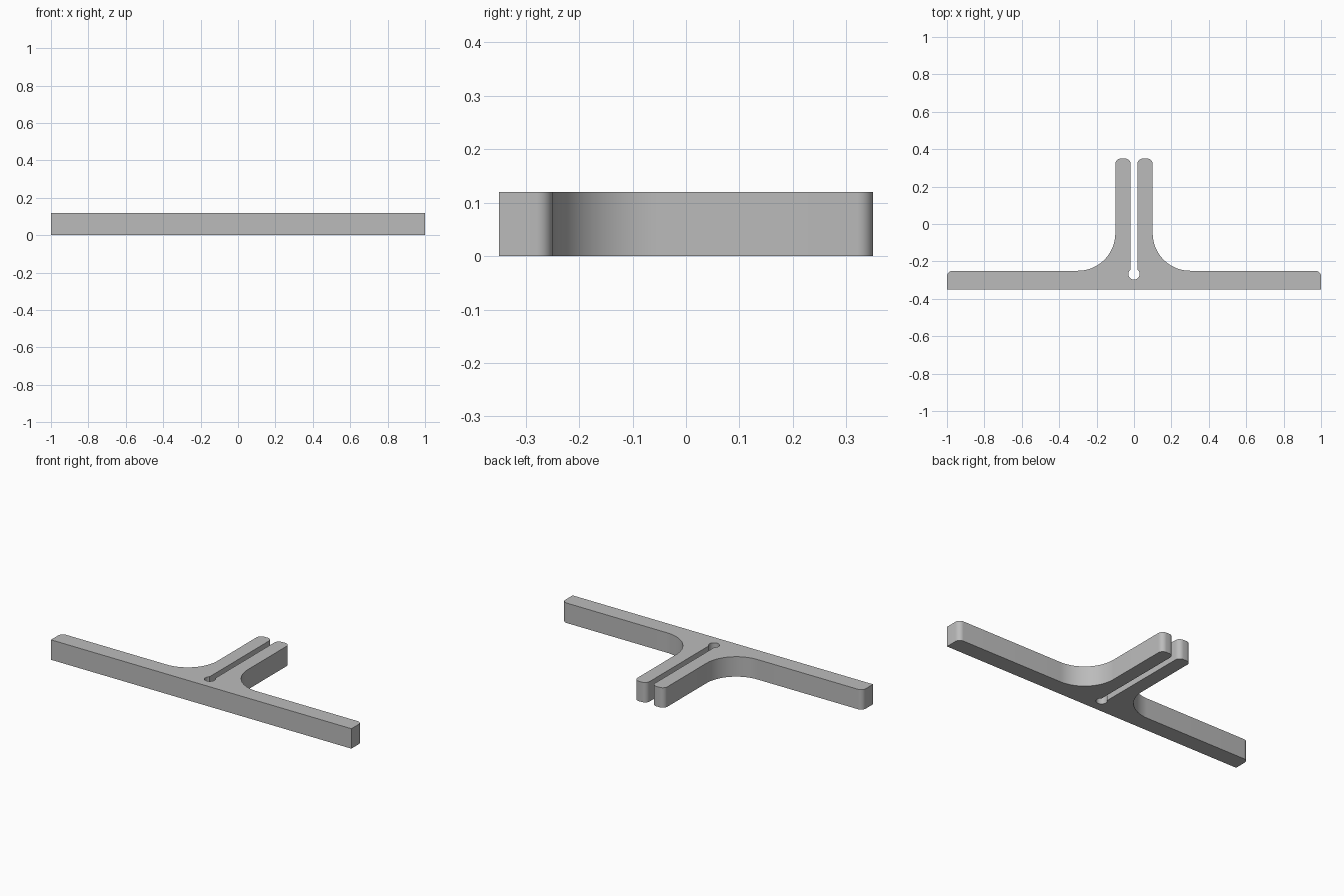
import bpy, bmesh
from math import cos, sin, radians

cube = bpy.data.objects.get("Cube")
if cube:
    bpy.data.objects.remove(cube, do_unlink=True)

HEIGHT = 0.12
FRONT, BACK = -0.35, 0.35     # y extent
BAR_BACK = -0.25              # rear face of the crossbar
LEG = 0.1                     # half width of the split stem
SLOT = 0.018                  # half width of the slot
HOLE_R, HOLE_Y = 0.03, -0.267
FILLET, CORNER = 0.2, 0.03


def arc(cx, cy, r, start, end, steps):
    angles = [radians(start + (end - start) * i / steps) for i in range(steps + 1)]
    return [(cx + r * cos(a), cy + r * sin(a)) for a in angles]


# Half outline, from the crossbar's front corner round to the slot's end hole
half = [(1, FRONT)]
half += arc(1 - CORNER, BAR_BACK - CORNER, CORNER, 0, 90, 8)
half += arc(LEG + FILLET, BAR_BACK + FILLET, FILLET, 270, 180, 24)
half += arc(LEG - CORNER, BACK - CORNER, CORNER, 0, 90, 8)
half += arc(SLOT + CORNER, BACK - CORNER, CORNER, 90, 180, 8)
half += arc(0, HOLE_Y, HOLE_R, 53, -90, 16)
outline = half + [(-x, y) for x, y in reversed(half[:-1])]

# Extrude the outline into a solid
bm = bmesh.new()
base = bm.faces.new([bm.verts.new((x, y, 0)) for x, y in outline])
result = bmesh.ops.extrude_face_region(bm, geom=[base], use_keep_orig=True)
top = [v for v in result["geom"] if isinstance(v, bmesh.types.BMVert)]
bmesh.ops.translate(bm, verts=top, vec=(0, 0, HEIGHT))
bmesh.ops.recalc_face_normals(bm, faces=bm.faces)
caps = [f for f in bm.faces if len(f.verts) > 4]
bmesh.ops.triangulate(bm, faces=caps)
mesh = bpy.data.meshes.new("split_stem_bracket")
bm.to_mesh(mesh)
bm.free()

bracket = bpy.data.objects.new("split_stem_bracket", mesh)
bpy.context.collection.objects.link(bracket)

# Plain grey
grey = bpy.data.materials.new("grey")
grey.use_nodes = True
colour = (0.5, 0.5, 0.5, 1)
grey.diffuse_color = colour
grey.node_tree.nodes["Principled BSDF"].inputs["Base Color"].default_value = colour
mesh.materials.append(grey)

# Smooth the curved walls, keep the edges crisp
bpy.ops.object.select_all(action="DESELECT")
bracket.select_set(True)
bpy.context.view_layer.objects.active = bracket
bpy.ops.object.shade_smooth_by_angle(angle=radians(30))
